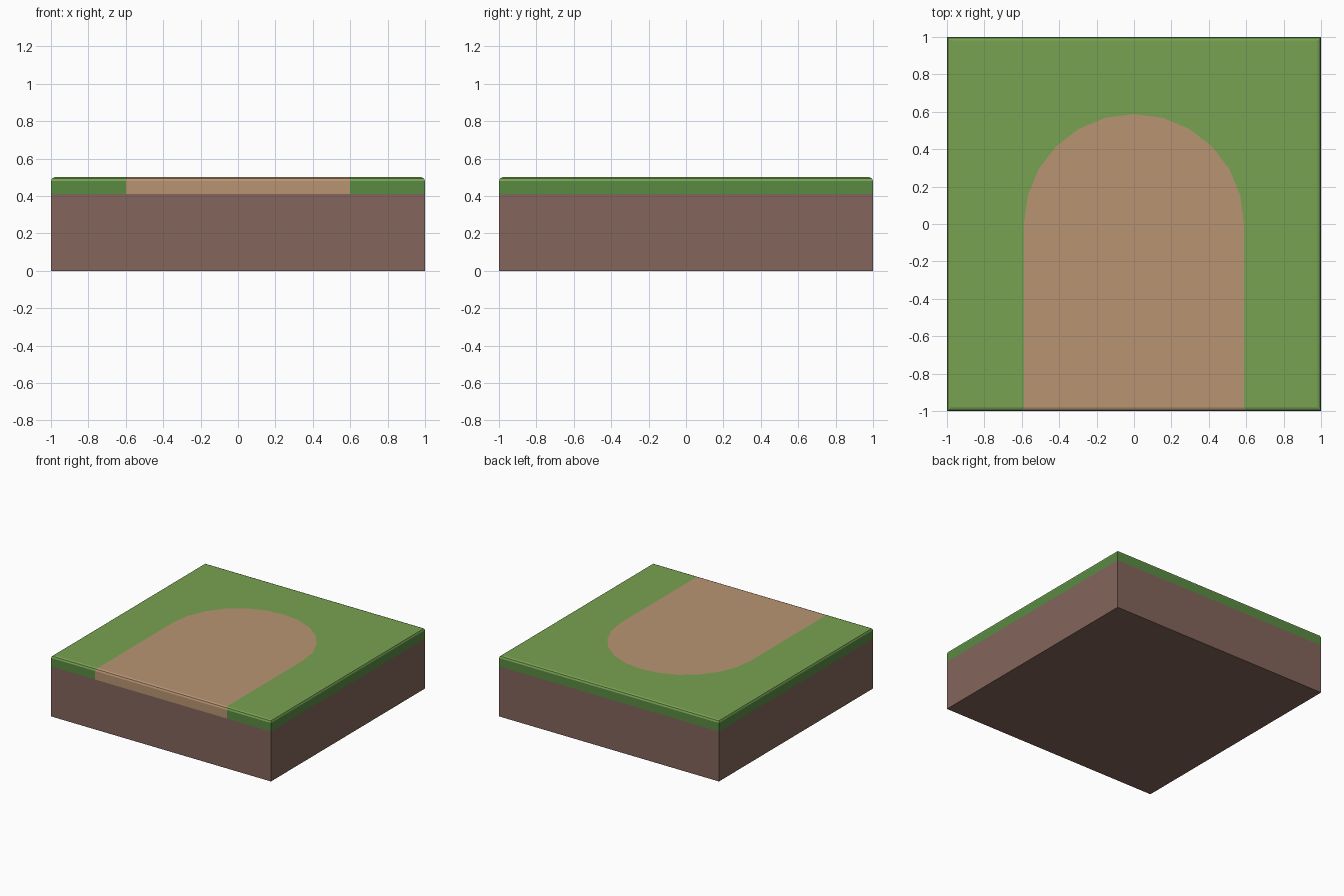
import bpy, bmesh, math

if "Cube" in bpy.data.objects:
    bpy.data.objects.remove(bpy.data.objects["Cube"])

INSET = 0.98          # top face scale, leaves the softened rim
HALF_W = 0.6          # half width of the path
RIM = [(0.48, 1.0), (0.494, 0.994), (0.5, INSET)]


def material(name, rgb):
    m = bpy.data.materials.new(name)
    m.diffuse_color = (*rgb, 1)
    m.use_nodes = True
    m.node_tree.nodes["Principled BSDF"].inputs["Base Color"].default_value = m.diffuse_color
    return m


turf = material("turf", (0.19, 0.36, 0.085))
turf_side = material("turf_side", (0.10, 0.26, 0.055))
sand = material("sand", (0.48, 0.30, 0.17))
soil = material("soil", (0.23, 0.13, 0.105))


def ring(pts, z, s=1.0):
    return [(x * s, y * s, z) for x, y in pts]


def part(name, walk, levels, caps, mats, closed=False):
    """Wall strips along a clockwise walk, plus flat caps."""
    bm = bmesh.new()
    rows = [[bm.verts.new(p) for p in ring(walk, z, s)] for z, s in levels]
    n = len(walk)
    for k, (low, up) in enumerate(zip(rows, rows[1:])):
        for i in range(n if closed else n - 1):
            j = (i + 1) % n
            f = bm.faces.new((low[i], up[i], up[j], low[j]))
            f.material_index = 0 if k == 0 else len(mats) - 1
    for cap in caps:
        f = bm.faces.new([bm.verts.new(p) for p in cap])
        f.material_index = len(mats) - 1
    bmesh.ops.remove_doubles(bm, verts=bm.verts, dist=1e-5)
    mesh = bpy.data.meshes.new(name)
    bm.to_mesh(mesh)
    bm.free()
    for m in mats:
        mesh.materials.append(m)
    obj = bpy.data.objects.new(name, mesh)
    bpy.context.collection.objects.link(obj)
    return obj


# Rounded end of the path, from right to left
arc = [(HALF_W * math.cos(math.radians(a)), HALF_W * math.sin(math.radians(a)))
       for a in range(0, 181, 15)]
square = [(-1, -1), (-1, 1), (1, 1), (1, -1)]
grass_walk = [(-HALF_W, -1)] + square + [(HALF_W, -1)]
path_walk = [(HALF_W, -1), (-HALF_W, -1)]
levels = [(0.41, 1.0)] + RIM

# Soil block with a flat underside
part("soil_block", square, [(0, 1), (0.41, 1)], [ring(square, 0)], [soil], True)

# Grass layer, wrapped around the path
grass_top = ring((grass_walk + arc)[::-1], 0.5, INSET)
part("grass_layer", grass_walk, levels, [grass_top], [turf_side, turf])

# Sandy path, open at the front edge
path_top = ring([path_walk[1], path_walk[0]] + arc, 0.5, INSET)
part("sandy_path", path_walk, levels, [path_top], [sand])
